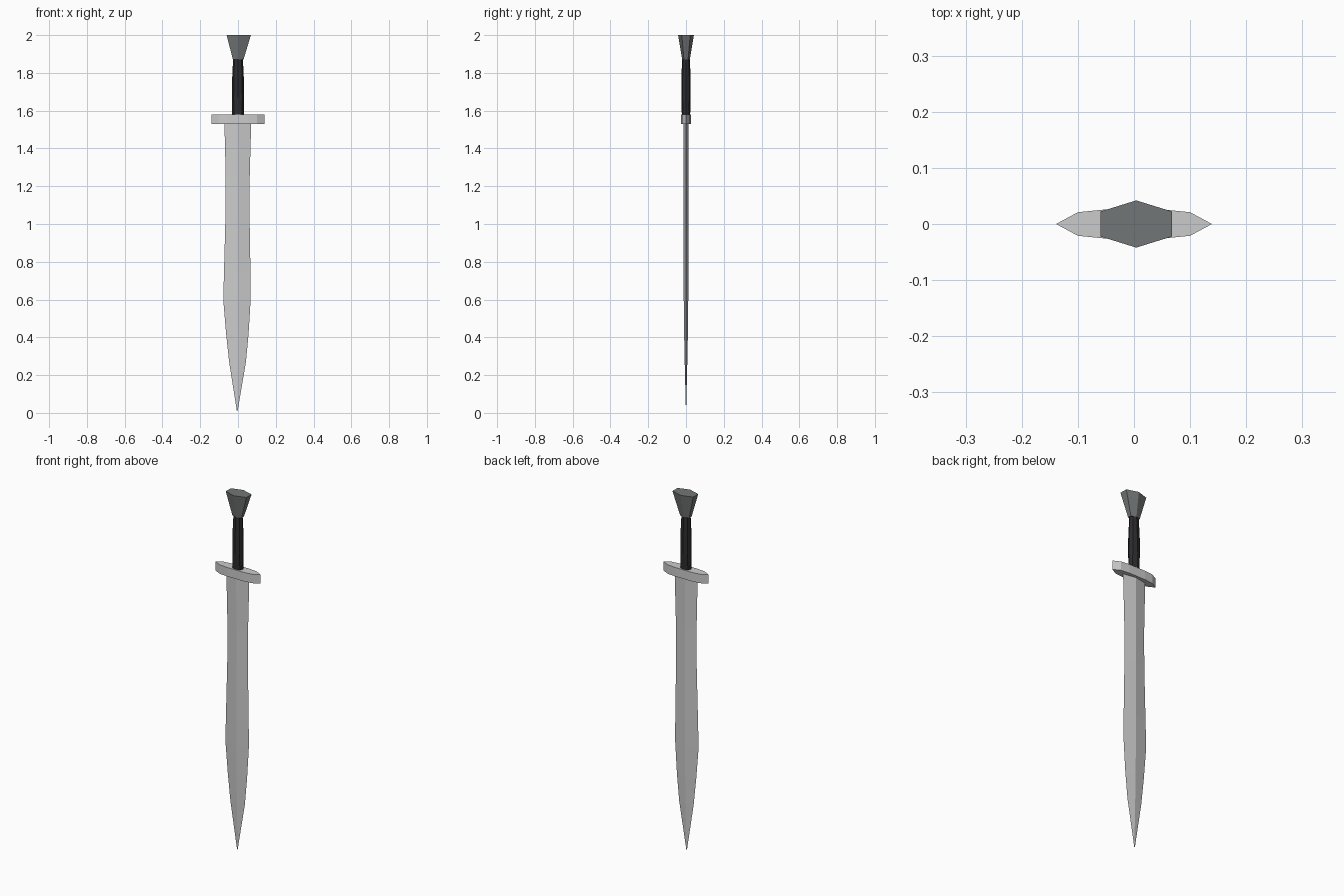
import bpy, bmesh, math

if "Cube" in bpy.data.objects:
    bpy.data.objects.remove(bpy.data.objects["Cube"])


def loft(name, rings, material=None):
    """Skin a list of equal-length rings of points and cap both ends."""
    bm = bmesh.new()
    loops = [[bm.verts.new(p) for p in ring] for ring in rings]
    n = len(loops[0])
    for a, b in zip(loops, loops[1:]):
        for i in range(n):
            j = (i + 1) % n
            bm.faces.new((a[i], a[j], b[j], b[i]))
    bm.faces.new(loops[0][::-1])
    bm.faces.new(loops[-1])
    bmesh.ops.remove_doubles(bm, verts=bm.verts, dist=1e-5)
    bmesh.ops.recalc_face_normals(bm, faces=bm.faces)
    mesh = bpy.data.meshes.new(name)
    bm.to_mesh(mesh)
    bm.free()
    obj = bpy.data.objects.new(name, mesh)
    bpy.context.collection.objects.link(obj)
    if material:
        mesh.materials.append(material)
    return obj


def colour(name, value):
    mat = bpy.data.materials.new(name)
    mat.diffuse_color = (*value, 1)
    mat.use_nodes = True
    mat.node_tree.nodes["Principled BSDF"].inputs["Base Color"].default_value = mat.diffuse_color
    return mat


black = colour("black_grip", (0.025, 0.025, 0.027))
dark = colour("dark_metal", (0.17, 0.18, 0.18))

# Leaf-shaped blade with a diamond section: z, left edge, right edge, half thickness
stations = [(0.01, -0.006, -0.002, 0.0005), (0.27, -0.047, 0.042, 0.007),
            (0.42, -0.063, 0.056, 0.010), (0.60, -0.078, 0.067, 0.012),
            (0.75, -0.074, 0.066, 0.012), (1.05, -0.066, 0.061, 0.012),
            (1.25, -0.065, 0.062, 0.012), (1.54, -0.072, 0.070, 0.013)]
loft("blade", [[(l, 0, z), (-0.002, -t, z), (r, 0, z), (-0.002, t, z)]
               for z, l, r, t in stations])

# Pointed crossguard
half = [(-0.139, 0), (-0.10, -0.021), (-0.05, -0.026), (0.05, -0.026), (0.10, -0.021)]
outline = half + [(-x, -y) for x, y in half]
loft("crossguard", [[(x, y, z) for x, y in outline] for z in (1.53, 1.58)])

# Octagonal grip, slightly swollen in the lower half
grip = [(1.575, 0.031, 0.022), (1.67, 0.032, 0.025),
        (1.77, 0.031, 0.025), (1.875, 0.026, 0.020)]
loft("grip", [[(rx * math.cos(math.tau * i / 8), ry * math.sin(math.tau * i / 8), z)
               for i in range(8)] for z, rx, ry in grip], black)

# Flared hexagonal pommel: z, half width, half depth, x offset
pommel = [(1.87, 0.028, 0.020, 0.001), (2.0, 0.064, 0.042, 0.004)]
loft("pommel", [[(c - w, -d * .53, z), (c, -d, z), (c + w, -d * .53, z),
                 (c + w, d * .53, z), (c, d, z), (c - w, d * .53, z)]
                for z, w, d, c in pommel], dark)
